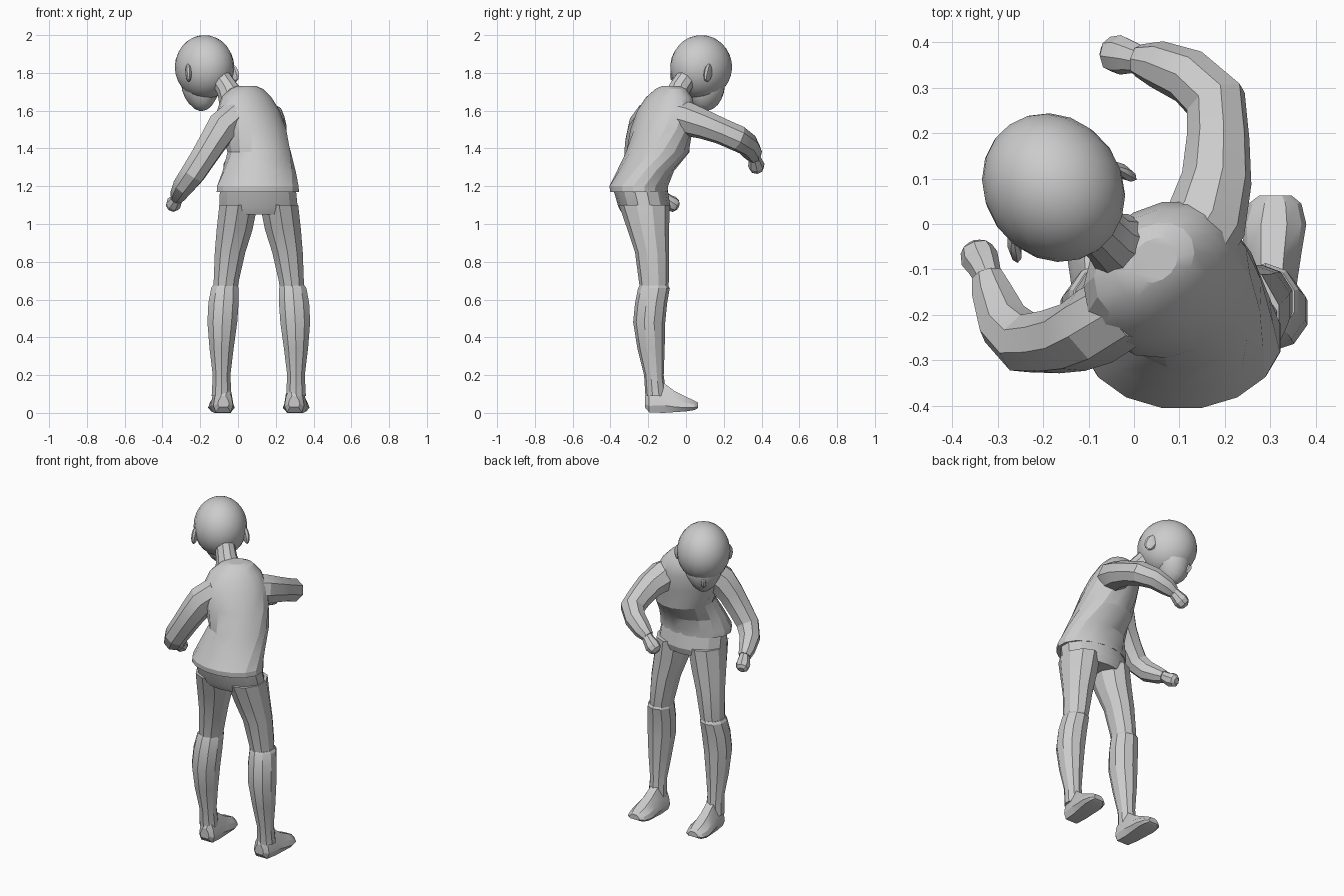
import bpy, bmesh
from math import sin, cos, pi, radians
from mathutils import Vector, Matrix

if "Cube" in bpy.data.objects:
    bpy.data.objects.remove(bpy.data.objects["Cube"])


def finish(name, bm, angle=22):
    bmesh.ops.recalc_face_normals(bm, faces=bm.faces)
    me = bpy.data.meshes.new(name)
    bm.to_mesh(me)
    bm.free()
    ob = bpy.data.objects.new(name, me)
    bpy.context.collection.objects.link(ob)
    bpy.ops.object.select_all(action='DESELECT')
    bpy.context.view_layer.objects.active = ob
    ob.select_set(True)
    bpy.ops.object.shade_smooth_by_angle(angle=radians(angle))
    return ob


def loft(name, rings):
    """Skin a list of closed rings and cap both ends."""
    bm = bmesh.new()
    loops = [[bm.verts.new(p) for p in r] for r in rings]
    n = len(loops[0])
    for a, b in zip(loops, loops[1:]):
        for i in range(n):
            j = (i + 1) % n
            bm.faces.new((a[i], a[j], b[j], b[i]))
    bm.faces.new(loops[0])
    bm.faces.new(loops[-1])
    return finish(name, bm)


def stack(name, secs, n, side=None):
    """Horizontal ellipse sections: z, cx, cy, rx, ry, turn."""
    rings = []
    for z, cx, cy, rx, ry, turn in secs:
        c, s = cos(radians(turn)), sin(radians(turn))
        ring = []
        for i in range(n):
            t = 2 * pi * (i + .5) / n
            u, v = rx * cos(t), ry * sin(t)
            x, y = cx + c * u - s * v, cy + s * u + c * v
            ring.append((.22 - x if side else x, y, z))
        rings.append(ring)
    return loft(name, rings)


def tube(name, pts, n=8):
    """Round sections swept along a path: x, y, z, radius."""
    P = [Vector(p[:3]) for p in pts]
    axis = Vector((0, 0, 1))
    u = None
    rings = []
    for k, p in enumerate(P):
        t = (P[min(k + 1, len(P) - 1)] - P[max(k - 1, 0)]).normalized()
        if u is None:
            u = t.orthogonal().normalized()
        else:
            u = (axis.rotation_difference(t) @ u).normalized()
        axis = t
        v = t.cross(u)
        rings.append([p + (u * cos(2 * pi * i / n) + v * sin(2 * pi * i / n)) * pts[k][3]
                      for i in range(n)])
    return loft(name, rings)


# Torso: bent forward, twisting towards the shoulders
stack("shirt", [
    (1.17, .105, -.25, .222, .155, 0), (1.2, .105, -.25, .22, .158, 0),
    (1.28, .112, -.215, .195, .15, 8), (1.38, .112, -.15, .17, .17, 20),
    (1.5, .08, -.13, .185, .155, 35), (1.6, .055, -.105, .18, .14, 38),
    (1.67, .045, -.09, .145, .11, 38), (1.715, .045, -.08, .095, .075, 38),
    (1.73, .045, -.08, .055, .045, 38)], 16)
stack("hips", [
    (1.05, .108, -.215, .2, .12, 0), (1.09, .108, -.22, .213, .138, 0),
    (1.2, .105, -.245, .205, .145, 0)], 14)

# Arms and fists
tube("right_sleeve", [
    (.11, -.07, 1.575, .09), (.16, .01, 1.555, .09), (.182, .1, 1.525, .078),
    (.185, .19, 1.49, .07), (.18, .27, 1.455, .07), (.12, .325, 1.42, .062),
    (.05, .352, 1.38, .052), (.01, .36, 1.355, .036)])
tube("right_fist", [
    (.02, .36, 1.36, .03), (-.005, .367, 1.335, .036), (-.03, .372, 1.312, .044),
    (-.052, .374, 1.295, .038), (-.065, .375, 1.285, .018)])
tube("left_sleeve", [
    (-.01, -.18, 1.575, .085), (-.085, -.225, 1.51, .088), (-.135, -.25, 1.43, .078),
    (-.185, -.26, 1.35, .072), (-.24, -.263, 1.265, .068), (-.285, -.22, 1.205, .06),
    (-.312, -.15, 1.16, .047), (-.322, -.115, 1.14, .036)])
tube("left_fist", [
    (-.32, -.12, 1.145, .03), (-.33, -.095, 1.122, .036), (-.34, -.075, 1.108, .042),
    (-.347, -.055, 1.096, .036), (-.35, -.043, 1.09, .018)])

# Legs: thigh, boot shaft and shoe, mirrored about the hips
for side, tag in ((False, "left"), (True, "right")):
    stack(tag + "_thigh", [
        (.63, -.068, -.17, .065, .07, 0), (.7, -.062, -.17, .07, .08, 0),
        (.85, -.042, -.18, .085, .09, 0), (.97, -.018, -.2, .1, .11, 0),
        (1.1, .002, -.22, .106, .135, 0)], 10, side)
    stack(tag + "_boot", [
        (.09, -.087, -.16, .055, .055, 0), (.2, -.087, -.17, .049, .052, 0),
        (.34, -.087, -.185, .067, .072, 0), (.48, -.083, -.195, .083, .085, 0),
        (.58, -.077, -.185, .084, .085, 0), (.66, -.07, -.17, .076, .084, 0),
        (.675, -.068, -.17, .068, .076, 0)], 10, side)
    # Shoe sections along y: y, half width, bottom, top
    rings = []
    for y, w, lo, hi in ((-.218, .03, .03, .09), (-.195, .052, .003, .14),
                         (-.12, .058, .0, .16), (-.06, .064, .004, .115),
                         (.0, .071, .008, .085), (.045, .058, .015, .065),
                         (.063, .035, .025, .055)):
        cx = -.083 - .05 * (y + .1)
        ring = []
        for a, h in ((-.75, 0), (.75, 0), (1, .25), (.85, .6), (.4, 1),
                     (-.4, 1), (-.85, .6), (-1, .25)):
            x = cx + a * w
            ring.append((.22 - x if side else x, y, lo + (hi - lo) * h))
        rings.append(ring)
    loft(tag + "_shoe", rings)

# Neck
tube("neck", [(-.03, -.05, 1.66, .075), (-.055, -.035, 1.715, .06),
              (-.085, -.005, 1.76, .057), (-.12, .02, 1.82, .06)], 10)

# Head: everything shares one turned frame, face towards local +y
HEAD = Matrix.Translation((-.177, .08, 1.83)) @ Matrix.Rotation(radians(35), 4, 'Z')


def blob(name, loc, size, pitch=0, seg=12, rings=8, turn=0, edit=None):
    bm = bmesh.new()
    bmesh.ops.create_uvsphere(bm, u_segments=seg, v_segments=rings, radius=1)
    bmesh.ops.scale(bm, vec=size, verts=bm.verts)
    if edit:
        for v in bm.verts:
            edit(v.co)
    m = (HEAD @ Matrix.Translation(loc) @ Matrix.Rotation(radians(turn), 4, 'Z')
         @ Matrix.Rotation(radians(pitch), 4, 'X'))
    bmesh.ops.transform(bm, matrix=m, verts=bm.verts)
    return finish(name, bm, 30)


def taper_jaw(co):
    if co.z < 0:
        co.x *= 1 + co.z * 2.2
        co.y += -co.z * .12


blob("skull", (0, 0, 0), (.151, .17, .17), -20, 20, 14)
blob("face", (0, .03, -.105), (.105, .1, .125), -18, 14, 10, edit=taper_jaw)
blob("nose", (0, .115, -.145), (.016, .026, .03), -30, 6, 5)
for s, tag in ((-1, "left"), (1, "right")):
    blob(tag + "_ear", (s * .143, -.055, -.03), (.016, .036, .052), -25, 8, 6, turn=s * 25)
